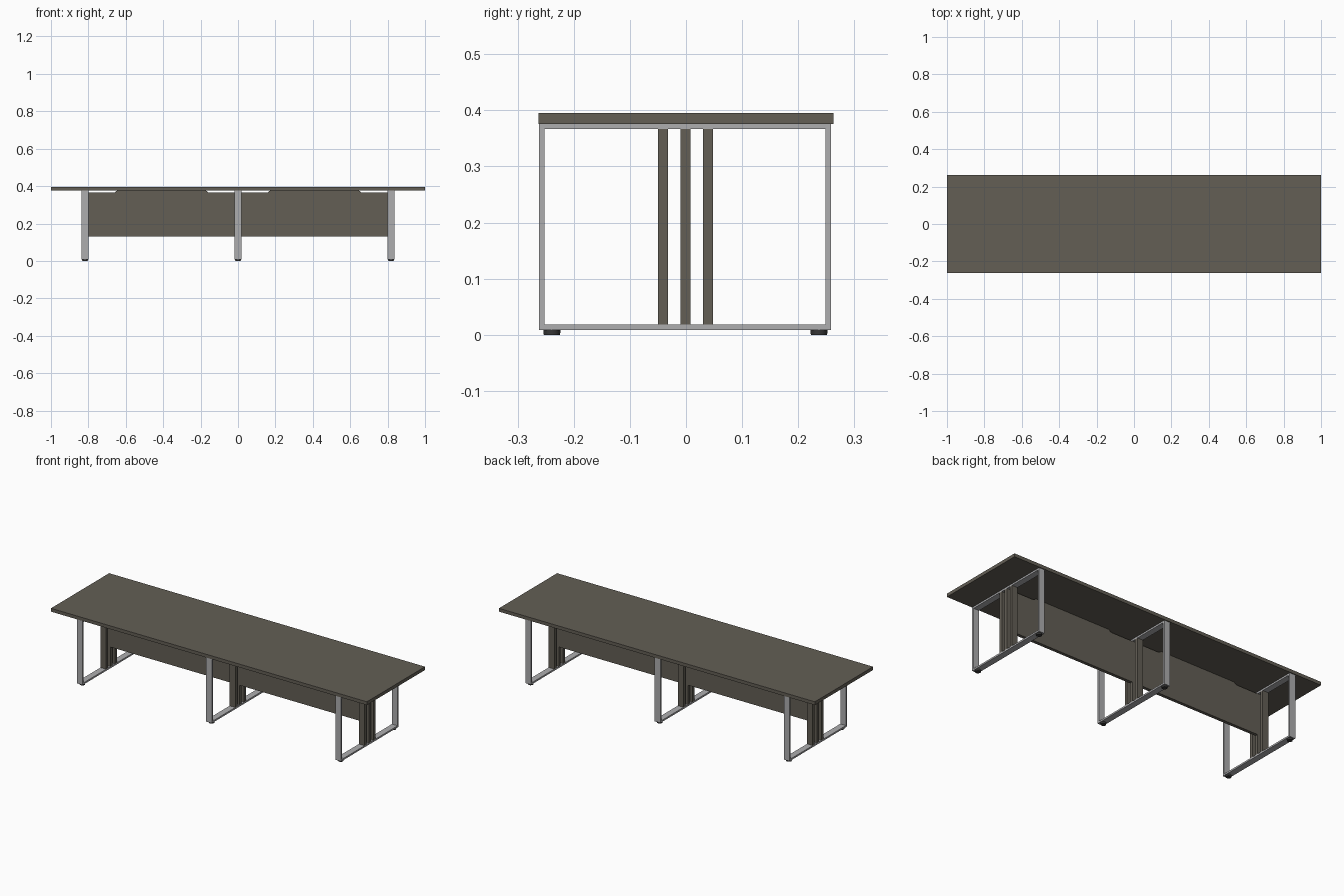
import bpy
import bmesh
from mathutils import Matrix

if "Cube" in bpy.data.objects:
    bpy.data.objects.remove(bpy.data.objects["Cube"])


def material(name, r, g, b):
    m = bpy.data.materials.new(name)
    m.use_nodes = True
    m.diffuse_color = (r, g, b, 1)
    m.node_tree.nodes["Principled BSDF"].inputs["Base Color"].default_value = (r, g, b, 1)
    return m


WOOD = material("grey brown wood", 0.125, 0.113, 0.091)
METAL = material("grey metal", 0.42, 0.42, 0.43)
RUBBER = material("dark rubber", 0.04, 0.04, 0.04)


def finish(bm, name, mat):
    bmesh.ops.recalc_face_normals(bm, faces=bm.faces)
    mesh = bpy.data.meshes.new(name)
    bm.to_mesh(mesh)
    bm.free()
    mesh.materials.append(mat)
    obj = bpy.data.objects.new(name, mesh)
    bpy.context.collection.objects.link(obj)
    return obj


def add_box(bm, x, y, z):
    """Add a box from its (low, high) range on each axis."""
    mid = [sum(r) / 2 for r in (x, y, z)]
    size = [r[1] - r[0] for r in (x, y, z)]
    bmesh.ops.create_cube(bm, matrix=Matrix.Translation(mid) @ Matrix.Diagonal((*size, 1)))


def box(name, mat, x, y, z):
    bm = bmesh.new()
    add_box(bm, x, y, z)
    return finish(bm, name, mat)


HALF = 0.018                      # half width of a leg frame
FRONT, BACK = -0.262, 0.258       # frame depth
LOW, HIGH, BAR = 0.009, 0.376, 0.0095
TOP = 0.395

# Two table tops meeting in the middle
for side, x in (("right", (-1, 0)), ("left", (0, 1))):
    box(f"table_top_{side}", WOOD, x, (-0.263, 0.263), (HIGH, TOP))

# Leg frames, each with three upright slats and two round feet
for place, cx in (("right", -0.818), ("middle", 0), ("left", 0.818)):
    x = (cx - HALF, cx + HALF)
    bm = bmesh.new()
    outer = [(FRONT, LOW), (BACK, LOW), (BACK, HIGH), (FRONT, HIGH)]
    inner = [(FRONT + BAR, LOW + BAR), (BACK - BAR, LOW + BAR),
             (BACK - BAR, HIGH - BAR), (FRONT + BAR, HIGH - BAR)]
    rings = [[bm.verts.new((px, y, z)) for y, z in loop]
             for px, loop in ((x[0], outer), (x[1], outer), (x[1], inner), (x[0], inner))]
    for a, b in zip(rings, rings[1:] + rings[:1]):
        for i in range(4):
            j = (i + 1) % 4
            bm.faces.new((a[i], a[j], b[j], b[i]))
    finish(bm, f"leg_frame_{place}", METAL)

    for label, cy in (("front", -0.041), ("centre", -0.001), ("back", 0.039)):
        box(f"slat_{place}_{label}", WOOD, x, (cy - 0.009, cy + 0.009), (LOW + BAR, HIGH - BAR))

    for label, cy in (("front", -0.239), ("back", 0.237)):
        bm = bmesh.new()
        bmesh.ops.create_cone(bm, cap_ends=True, segments=24, radius1=0.0145, radius2=0.0155,
                              depth=LOW, matrix=Matrix.Translation((cx, cy, LOW / 2)))
        foot = finish(bm, f"foot_{place}_{label}", RUBBER)
        for p in foot.data.polygons:
            p.use_smooth = len(p.vertices) == 4

# Modesty panels, with the upper corners cut away in a short curve
SHOULDER = HIGH - 0.011
for side, sign in (("right", -1), ("left", 1)):
    half_len = 0.391
    step = [(half_len, 0.13), (half_len, SHOULDER), (0.262, SHOULDER),
            (0.25, SHOULDER + 0.002), (0.244, SHOULDER + 0.006), (0.238, HIGH)]
    outline = step + [(-px, z) for px, z in reversed(step)]
    bm = bmesh.new()
    face = bm.faces.new([bm.verts.new((sign * 0.409 + px, -0.01, z)) for px, z in outline])
    made = bmesh.ops.extrude_face_region(bm, geom=[face])["geom"]
    bmesh.ops.translate(bm, vec=(0, 0.018, 0),
                        verts=[v for v in made if isinstance(v, bmesh.types.BMVert)])
    finish(bm, f"modesty_panel_{side}", WOOD)
